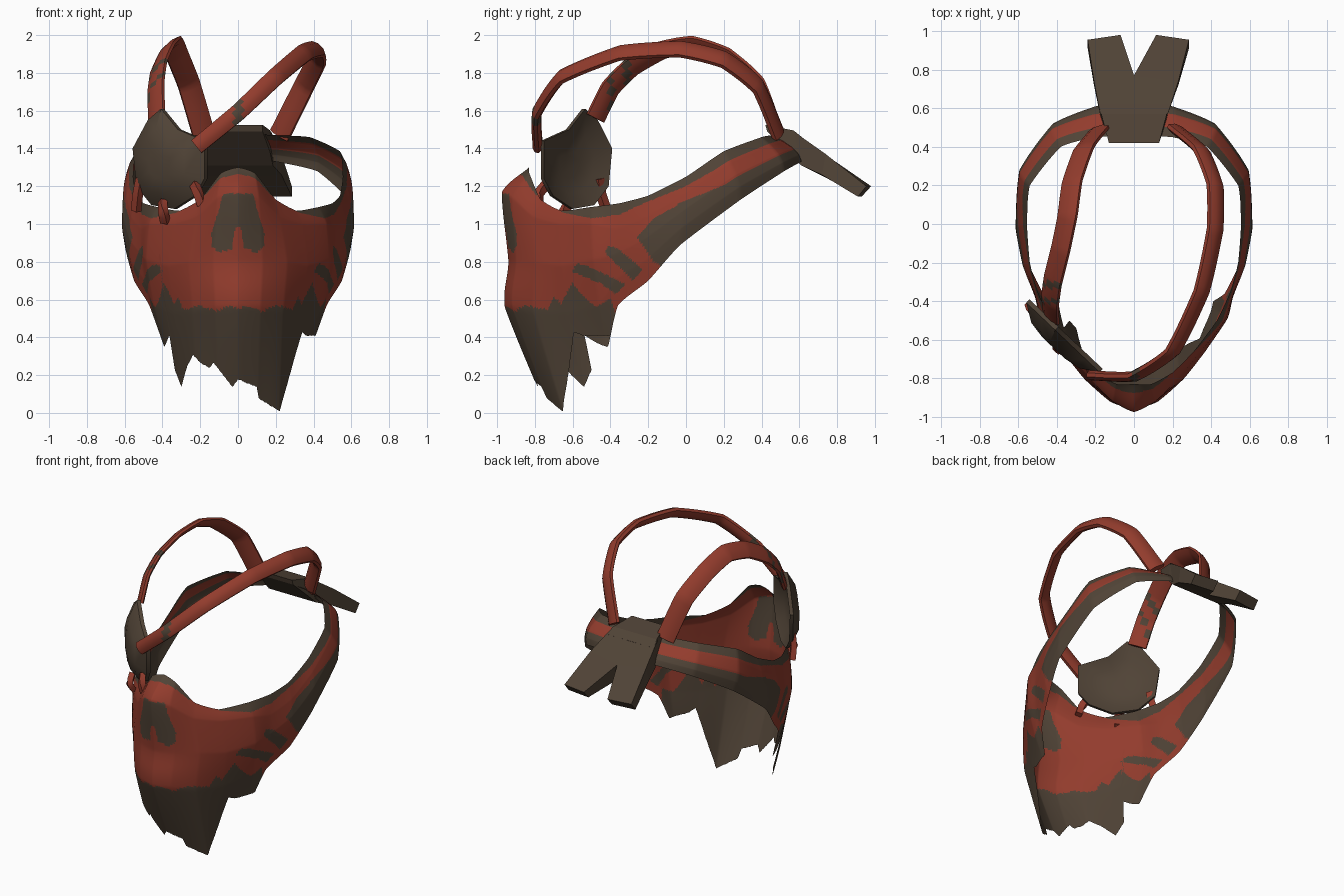
import bpy, bmesh, math
from mathutils import Vector

cube = bpy.data.objects.get("Cube")
if cube:
    bpy.data.objects.remove(cube, do_unlink=True)


def make_material(name, colour):
    mat = bpy.data.materials.new(name)
    mat.use_nodes = True
    mat.diffuse_color = colour
    mat.node_tree.nodes["Principled BSDF"].inputs["Base Color"].default_value = colour
    return mat


BROWN = make_material("brown cloth", (0.08, 0.056, 0.037, 1))
RED = make_material("red paint", (0.29, 0.045, 0.026, 1))


def finish(name, bm, smooth_angle=None, fix_normals=True):
    """Turn a bmesh into a scene object with brown and red slots."""
    if fix_normals:
        bmesh.ops.recalc_face_normals(bm, faces=bm.faces)
    mesh = bpy.data.meshes.new(name)
    bm.to_mesh(mesh)
    bm.free()
    mesh.materials.append(BROWN)
    mesh.materials.append(RED)
    obj = bpy.data.objects.new(name, mesh)
    bpy.context.collection.objects.link(obj)
    if smooth_angle:
        bpy.ops.object.select_all(action="DESELECT")
        obj.select_set(True)
        bpy.context.view_layer.objects.active = obj
        bpy.ops.object.shade_smooth_by_angle(angle=math.radians(smooth_angle))
    return obj


def spline(point, t, roundness=0.4):
    """Curve through point(0), point(1), ... between angular and round."""
    i = math.floor(t)
    f = t - i
    a, b, c, d = (point(i + k) for k in (-1, 0, 1, 2))
    curve = 0.5 * (2 * b + (c - a) * f + (2 * a - 5 * b + 4 * c - d) * f * f
                   + (3 * b - a - 3 * c + d) * f ** 3)
    return b.lerp(c, f).lerp(curve, roundness)


def through(points):
    """Open list of points as a clamped lookup for spline()."""
    last = len(points) - 1
    return lambda i: points[max(0, min(last, i))]


def graph(points, x):
    """Height of a polyline at x."""
    for (x0, z0), (x1, z1) in zip(points, points[1:]):
        if x <= x1:
            return z0 + (z1 - z0) * max(0, x - x0) / (x1 - x0)
    return points[-1][1]


def inside(poly, x, z):
    hit = False
    for (x0, z0), (x1, z1) in zip(poly, poly[1:] + poly[:1]):
        if (z0 > z) != (z1 > z) and x < x0 + (x1 - x0) * (z - z0) / (z1 - z0):
            hit = not hit
    return hit


# ---- Face cloth: edges of one half, from the nose round to the knot ----
TOP = [(0, -.83, 1.3), (.09, -.83, 1.27), (.2, -.77, 1.13), (.31, -.66, 1.07),
       (.43, -.5, 1.09), (.5, -.35, 1.11), (.54, -.2, 1.15), (.555, 0, 1.25),
       (.54, .2, 1.385), (.38, .4, 1.46), (.2, .45, 1.47), (0, .46, 1.48)]
HEM = [(0, -.73, 0), (.1, -.71, 0), (.22, -.65, 0), (.3, -.52, .1),
       (.38, -.42, .32), (.47, -.36, .57), (.55, -.2, .7), (.6, -.03, .89),
       (.58, .29, 1.13), (.42, .52, 1.28), (.2, .61, 1.33), (0, .63, 1.34)]
# Inner rows of the front part: nose, cheek and chin
NOSE = [(0, -.975, 1.17), (.11, -.92, 1.14), (.22, -.81, 1.04), (.34, -.67, 1), (.47, -.5, 1)]
CHEEK = [(0, -.94, .8), (.13, -.9, .8), (.26, -.8, .8), (.37, -.66, .78), (.485, -.49, .81)]
CHIN = [(0, -.96, .56), (.12, -.92, .56), (.24, -.81, .54), (.34, -.64, .53), (.445, -.46, .57)]
# Torn lower edge
TEAR = [(-.47, -1), (-.46, .46), (-.39, .35), (-.36, .42), (-.35, .27), (-.3, .14),
        (-.27, .25), (-.24, .31), (-.2, .27), (-.15, .24), (-.13, .27), (-.03, .14),
        (0, .18), (.1, .14), (.11, .08), (.22, .01), (.31, .33), (.34, .43),
        (.36, .41), (.42, .41), (.46, .46), (.47, -1)]
LAST = len(TOP) - 1


def station_rows(i):
    top, hem = Vector(TOP[i]), Vector(HEM[i])
    if i < len(NOSE):
        return [top, Vector(NOSE[i]), Vector(CHEEK[i]), Vector(CHIN[i]), hem]
    rows = []
    for k in range(5):
        p = top.lerp(hem, k / 4)
        bulge = 1 + 0.06 * math.sin(math.pi * k / 4)
        rows.append(Vector((p.x * bulge, p.y * bulge, p.z)))
    return rows


HALF = [station_rows(i) for i in range(LAST + 1)]


def station(i, row):
    flip = i < 0
    i = abs(i)
    if i > LAST:
        i, flip = 2 * LAST - i, not flip
    p = HALF[i][row]
    return Vector((-p.x, p.y, p.z)) if flip else p


# Painted pattern, drawn on the side (y, z) and on the front (|x|, z)
RED_TOP = [(-.97, 1.3), (-.87, 1.26), (-.8, 1.16), (-.72, 1.11), (-.65, 1.06),
           (-.5, 1.03), (-.35, 1.05), (-.27, 1.09), (-.05, 1.18)]
RED_LOW = [(-.97, .55), (-.73, .56), (-.7, .62), (-.66, .57), (-.6, .68),
           (-.55, .62), (-.48, .57), (-.4, .62), (-.36, .5)]
# Red stripe toward the back: where it starts and stops across the band
BAND_START = [(-.05, .13), (.15, .2), (.6, .2)]
BAND_STOP = [(-.05, .33), (.2, .54), (.6, .54)]
SIDE_MARKS = [
    [(-.26, .93), (-.17, 1.03), (-.1, 1.07), (0, 1.12), (0, .7), (-.17, .8)],
    [(-.43, .85), (-.41, .885), (-.36, .87), (-.23, .76), (-.28, .7)],
    [(-.61, .75), (-.57, .79), (-.5, .77), (-.32, .68), (-.37, .63), (-.46, .69)]]
NOSE_MARK = [(-.01, 1.16), (.08, 1.16), (.1, 1.08), (.14, .95), (.14, .88),
             (.1, .85), (.03, .87), (.02, .96), (-.01, 1.01)]


def is_red(p, down):
    if p.y > -.05:
        return graph(BAND_START, p.y) < down < graph(BAND_STOP, p.y)
    low = graph(RED_LOW, p.y) + 0.012 * math.sin(38 * abs(p.x))
    if not low < p.z < graph(RED_TOP, p.y):
        return False
    if p.y < -.7:
        return not inside(NOSE_MARK, abs(p.x), p.z)
    return not any(inside(mark, p.y, p.z) for mark in SIDE_MARKS)


STEPS, ROWS = 18, 90
bm = bmesh.new()
columns = []
for c in range(-LAST * STEPS, LAST * STEPS + 1):
    u = c / STEPS
    rail = through([spline(lambda i: station(i, row), u) for row in range(5)])
    end = 4.0
    if abs(u) < 5:
        for k in range(100, 401):
            p = spline(rail, k / 100)
            if p.z < graph(TEAR, p.x):
                end = k / 100
                break
    columns.append([bm.verts.new(spline(rail, end * r / ROWS)) for r in range(ROWS + 1)])
for left, right in zip(columns, columns[1:]):
    for r in range(ROWS):
        face = bm.faces.new((left[r], left[r + 1], right[r + 1], right[r]))
        face.material_index = int(is_red(face.calc_center_median(), (r + .5) / ROWS))
        face.smooth = True
bmesh.ops.remove_doubles(bm, verts=bm.verts, dist=0.00005)
finish("face_cloth", bm, fix_normals=False)


# ---- Lofts between closed sections: knot, tails, straps and ties ----
def loft(name, sections, paint=lambda p: 0, smooth_angle=None):
    bm = bmesh.new()
    rings = [[bm.verts.new(p) for p in s] for s in sections]
    n = len(rings[0])
    for a, b in zip(rings, rings[1:]):
        for k in range(n):
            bm.faces.new((a[k], a[(k + 1) % n], b[(k + 1) % n], b[k]))
    bm.faces.new(rings[0])
    bm.faces.new(rings[-1])
    for face in bm.faces:
        face.material_index = int(paint(face.calc_center_median()))
    return finish(name, bm, smooth_angle)


# Each knot section: half width, upper (y, z), lower (y, z)
KNOT = [(.13, (.42, 1.525), (.43, 1.49)), (.17, (.57, 1.495), (.54, 1.38)),
        (.185, (.62, 1.455), (.61, 1.31))]
loft("knot", [[(-w, *up), (w, *up), (w, *low), (-w, *low)] for w, up, low in KNOT])

for side, label, shift in ((1, "left", 0), (-1, "right", -.045)):
    root = [(0, .57, 1.49), (.175, .57, 1.49), (.185, .61, 1.31), (0, .61, 1.31)]
    fork = [(0, .77, 1.345), (.23 + shift / 2, .74, 1.37),
            (.23 + shift / 2, .72, 1.26), (0, .75, 1.24)]
    tip = [(.115 + shift, .98, 1.2), (.285 + shift, .955, 1.2),
           (.285 + shift, .91, 1.145), (.115 + shift, .93, 1.145)]
    loft(label + "_knot_tail", [[(side * x, y, z) for x, y, z in s] for s in (root, fork, tip)])


def ribbon(name, points, widths, thick, count, paint, sides=8):
    """Flattened tube along a path, its wide side lying on the head."""
    path = through([Vector(p) for p in points])
    top = len(points) - 1
    sections = []
    for k in range(count + 1):
        t = top * k / count
        p = spline(path, t)
        along = (spline(path, min(top, t + .1)) - spline(path, max(0, t - .1))).normalized()
        across = along.cross(p - Vector((0, -.1, 1.52))).normalized()
        out = across.cross(along)
        width = widths[0] + (widths[1] - widths[0]) * k / count
        turns = [2 * math.pi * (j + .5) / sides for j in range(sides)]
        sections.append([p + across * width * math.cos(a) + out * thick * math.sin(a)
                         for a in turns])
    return loft(name, sections, paint, 50)


ribbon("right_strap",
       [(-.43, -.48, 1.56), (-.435, -.4, 1.72), (-.42, -.29, 1.83), (-.38, -.13, 1.92),
        (-.345, .04, 1.95), (-.32, .22, 1.89), (-.26, .39, 1.74), (-.18, .49, 1.47)],
       (.066, .066), .021, 70, lambda p: not (-.41 < p.y < -.385 or -.33 < p.y < -.3))
ribbon("left_strap",
       [(-.22, -.785, 1.41), (0, -.79, 1.59), (.2, -.66, 1.78), (.35, -.35, 1.905),
        (.42, -.03, 1.925), (.42, .2, 1.87), (.35, .38, 1.73), (.22, .49, 1.47)],
       (.046, .062), .027, 70, lambda p: abs(p.x) > .02)
TIES = {"outer": [(-.515, -.46, 1.24), (-.53, -.45, 1.16), (-.54, -.42, 1.07)],
        "middle": [(-.4, -.61, 1.12), (-.395, -.65, 1.06), (-.385, -.62, 1.01)],
        "inner": [(-.23, -.74, 1.21), (-.21, -.78, 1.16), (-.19, -.78, 1.1)]}
for label, points in TIES.items():
    ribbon(label + "_patch_tie", points, (.03, .03), .026, 6, lambda p: True, 4)

# ---- Eye patch: a shallow domed shell turned toward the right cheek ----
OUTLINE = [(-.4, 1.61), (-.31, 1.5), (-.24, 1.47), (-.17, 1.44), (-.17, 1.24), (-.22, 1.15),
           (-.33, 1.08), (-.45, 1.1), (-.53, 1.2), (-.55, 1.4), (-.47, 1.55)]
OUT = Vector((-.69, -.72, 0))


def patch_ring(scale, lift):
    cx, cz = -.36, 1.31
    flat = [(cx + (x - cx) * scale, cz + (z - cz) * scale) for x, z in OUTLINE]
    return [Vector((x, -.76 - (x + .17) * .95, z)) + OUT * lift for x, z in flat]


loft("eye_patch", [patch_ring(s, h) for s, h in
                   ((.3, .05), (.65, .035), (1, -.012), (1, .012), (.65, .07), (.3, .085))],
     smooth_angle=40)
